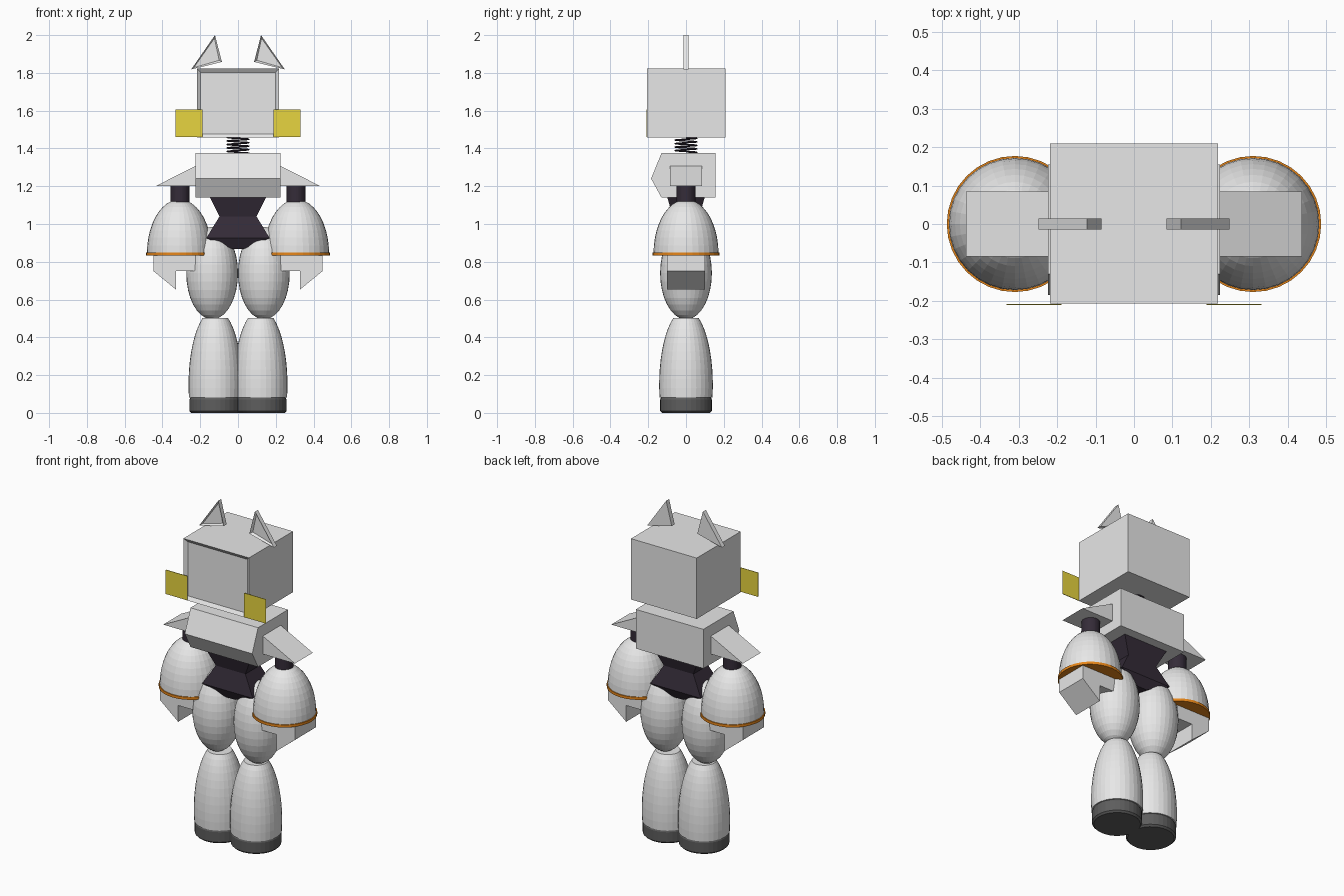
import bpy, bmesh, math
from mathutils import Vector

if "Cube" in bpy.data.objects:
    bpy.data.objects.remove(bpy.data.objects["Cube"], do_unlink=True)


def material(name, r, g, b):
    m = bpy.data.materials.new(name)
    m.use_nodes = True
    m.diffuse_color = (r, g, b, 1)
    m.node_tree.nodes["Principled BSDF"].inputs["Base Color"].default_value = (r, g, b, 1)
    return m


WHITE = material("shell_white", 0.8, 0.8, 0.8)
DARK = material("joint_dark", 0.035, 0.025, 0.04)
RUBBER = material("sole_grey", 0.11, 0.11, 0.11)
YELLOW = material("cheek_yellow", 0.8, 0.66, 0.05)
ORANGE = material("cuff_orange", 0.8, 0.24, 0.01)


def finish(bm, name, mat):
    bmesh.ops.recalc_face_normals(bm, faces=bm.faces)
    mesh = bpy.data.meshes.new(name)
    bm.to_mesh(mesh)
    bm.free()
    mesh.materials.append(mat)
    obj = bpy.data.objects.new(name, mesh)
    bpy.context.collection.objects.link(obj)
    return obj


def loft(rings):
    """Skin a list of point rings and cap both ends."""
    bm = bmesh.new()
    rows = [[bm.verts.new(p) for p in ring] for ring in rings]
    n = len(rows[0])
    for a, b in zip(rows, rows[1:]):
        for i in range(n):
            j = (i + 1) % n
            bm.faces.new((a[i], a[j], b[j], b[i]))
    bm.faces.new(rows[0])
    bm.faces.new(rows[-1])
    bmesh.ops.recalc_face_normals(bm, faces=bm.faces)
    return bm


def lathe(name, mat, x, profile, sides=32):
    """Turn (radius, z) pairs round a vertical axis at x."""
    turn = [2 * math.pi * i / sides for i in range(sides)]
    return finish(loft([[(x + r * math.cos(t), r * math.sin(t), z) for t in turn]
                        for r, z in profile]), name, mat)


def dome(r, zc, h, start, end, steps):
    """Elliptical profile between two latitudes in degrees."""
    angles = [math.radians(start + (end - start) * i / steps) for i in range(steps + 1)]
    return [(r * math.cos(a), zc + h * math.sin(a)) for a in angles]


def prism_y(points, y0, y1):
    return loft([[(x, y, z) for x, z in points] for y in (y0, y1)])


def recess_front(bm, margin, depth):
    """Inset the front face and sink it."""
    front = [f for f in bm.faces if f.normal.y < -0.9]
    bmesh.ops.inset_region(bm, faces=front, thickness=margin)
    bmesh.ops.translate(bm, verts=front[0].verts, vec=Vector((0, depth, 0)))


# Head with sunken screen
box = [(-0.218, 1.457), (0.218, 1.457), (0.218, 1.822), (-0.218, 1.822)]
head = prism_y(box, -0.207, 0.21)
recess_front(head, 0.029, 0.015)
finish(head, "head", WHITE)

# Neck spring
curve = bpy.data.curves.new("neck_spring", "CURVE")
curve.dimensions = "3D"
curve.bevel_depth = 0.004
curve.bevel_resolution = 1
turns, per = 4.5, 20
count = int(turns * per)
spline = curve.splines.new("POLY")
spline.points.add(count)
for i, p in enumerate(spline.points):
    t = 2 * math.pi * i / per
    p.co = (0.057 * math.cos(t), 0.057 * math.sin(t), 1.375 + 0.083 * i / count, 1)
curve.materials.append(DARK)
bpy.context.collection.objects.link(bpy.data.objects.new("neck_spring", curve))

# Chest: side profile swept across
side = [(-0.13, 1.375), (0.155, 1.375), (0.155, 1.14), (-0.13, 1.14), (-0.185, 1.24)]
finish(loft([[(x, y, z) for y, z in side] for x in (-0.224, 0.224)]), "chest", WHITE)

# Waist: stacked tapered blocks (half width, half depth, height)
waist = [(0.15, 0.1, 1.145), (0.098, 0.07, 1.04), (0.168, 0.1, 0.925), (0.03, 0.07, 0.868)]
finish(loft([[(sx * w, sy * d, z) for sx, sy in ((-1, -1), (1, -1), (1, 1), (-1, 1))]
             for w, d, z in waist]), "waist", DARK)

for s, label in ((1, "left"), (-1, "right")):
    # Ear
    ear = prism_y([(s * 0.248, 1.818), (s * 0.122, 2.0), (s * 0.085, 1.858)], -0.014, 0.014)
    recess_front(ear, 0.017, 0.012)
    finish(ear, label + "_ear", WHITE)

    # Cheek plate
    plate = [(s * x, z) for x, z in ((0.188, 1.46), (0.332, 1.46), (0.332, 1.605), (0.188, 1.605))]
    finish(prism_y(plate, -0.211, -0.208), label + "_cheek_plate", YELLOW)

    # Shoulder wedge
    wedge = [(s * 0.22, 1.31), (s * 0.22, 1.2), (s * 0.437, 1.2)]
    finish(prism_y(wedge, -0.085, 0.085), label + "_shoulder", WHITE)

    # Arm
    lathe(label + "_upper_arm", DARK, s * 0.307, [(0.05, 1.08), (0.05, 1.205)])
    lathe(label + "_forearm", WHITE, s * 0.31, dome(0.172, 0.845, 0.285, 0, 84, 10))
    lathe(label + "_cuff", ORANGE, s * 0.31, [(0.177, 0.832), (0.177, 0.848)])
    hand = [(0.447, 0.84), (0.447, 0.75), (0.327, 0.652), (0.327, 0.75), (0.224, 0.75), (0.224, 0.84)]
    finish(prism_y([(s * x, z) for x, z in hand], -0.1, 0.1), label + "_hand", WHITE)

    # Leg
    lathe(label + "_thigh", WHITE, s * 0.137, dome(0.137, 0.74, 0.245, -86, 86, 16))
    lathe(label + "_shin", WHITE, s * 0.12, dome(0.142, 0.15, 0.4, -10, 62, 10))
    lathe(label + "_sole", RUBBER, s * 0.12,
          [(0.127, 0), (0.137, 0.01), (0.137, 0.07), (0.132, 0.082)])
